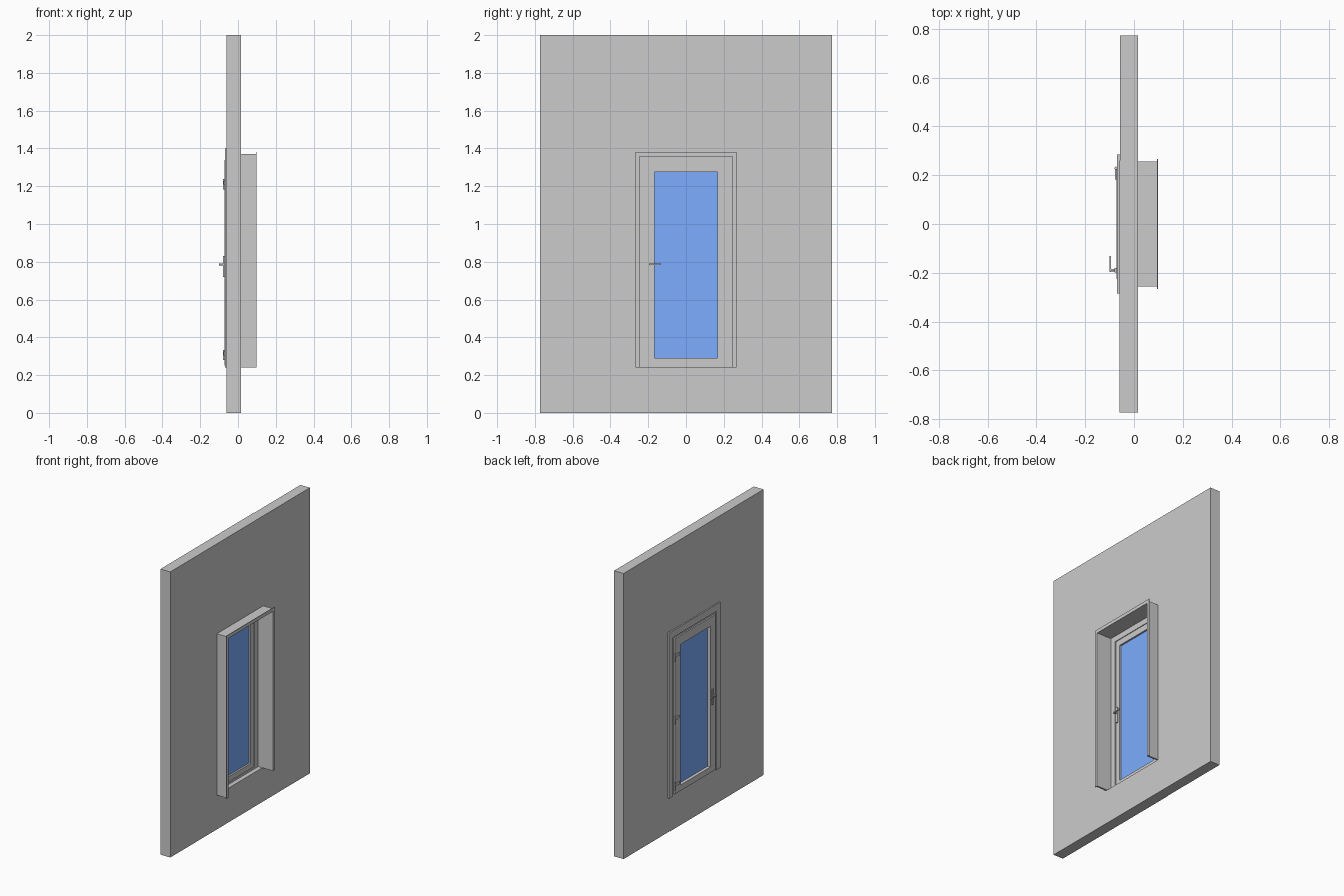
import bpy, bmesh
from mathutils import Matrix, Vector

if "Cube" in bpy.data.objects:
    bpy.data.objects.remove(bpy.data.objects["Cube"])


def finish(name, bm):
    bmesh.ops.recalc_face_normals(bm, faces=bm.faces[:])
    me = bpy.data.meshes.new(name)
    bm.to_mesh(me)
    bm.free()
    ob = bpy.data.objects.new(name, me)
    bpy.context.collection.objects.link(ob)
    return ob


def extrude(name, pts, vec):
    bm = bmesh.new()
    f = bm.faces.new([bm.verts.new(p) for p in pts])
    r = bmesh.ops.extrude_face_region(bm, geom=[f], use_keep_orig=True)
    bmesh.ops.translate(bm, vec=vec, verts=[v for v in r["geom"] if isinstance(v, bmesh.types.BMVert)])
    return finish(name, bm)


def box(name, x0, x1, y0, y1, z0, z1):
    return extrude(name, [(x0, y0, z0), (x0, y1, z0), (x0, y1, z1), (x0, y0, z1)], (x1 - x0, 0, 0))


def arch(name, x0, x1, outer, inner, top, inner_top, z0=0.24):
    """Three-sided surround: two uprights and a head."""
    yz = [(-outer, z0), (-outer, top), (outer, top), (outer, z0),
          (inner, z0), (inner, inner_top), (-inner, inner_top), (-inner, z0)]
    return extrude(name, [(x0, y, z) for y, z in yz], (x1 - x0, 0, 0))


def ring(name, x0, x1, outer, inner):
    """Closed rectangular frame; outer and inner are (half width, bottom, top)."""
    bm = bmesh.new()
    loops = []
    for x, (w, b, t) in ((x0, outer), (x1, outer), (x1, inner), (x0, inner)):
        loops.append([bm.verts.new((x, y, z)) for y, z in ((-w, b), (w, b), (w, t), (-w, t))])
    for k in range(4):
        a, c = loops[k], loops[(k + 1) % 4]
        for i in range(4):
            j = (i + 1) % 4
            bm.faces.new((a[i], a[j], c[j], c[i]))
    return finish(name, bm)


def rod(name, a, b, r, n=16):
    a, b = Vector(a), Vector(b)
    d = b - a
    bm = bmesh.new()
    m = Matrix.Translation((a + b) / 2) @ d.to_track_quat('Z', 'Y').to_matrix().to_4x4()
    bmesh.ops.create_cone(bm, cap_ends=True, segments=n, radius1=r, radius2=r, depth=d.length, matrix=m)
    ob = finish(name, bm)
    for p in ob.data.polygons:
        p.use_smooth = len(p.vertices) == 4
    return ob


# wall, with a small step in its inner face beside the hinges
wall = extrude("wall", [(-0.06, -0.772, 0), (0.016, -0.772, 0), (0.016, 0.772, 0),
                        (-0.057, 0.772, 0), (-0.057, 0.26, 0), (-0.06, 0.26, 0)], (0, 0, 2))
cutter = box("opening_cutter", -0.2, 0.2, -0.245, 0.245, 0.24, 1.357)
cutter.hide_render = True
cutter.hide_set(True)
mod = wall.modifiers.new("opening", 'BOOLEAN')
mod.object = cutter
mod.operation = 'DIFFERENCE'
mod.solver = 'EXACT'

# reveal lining projecting from the wall, with a thin edge trim
arch("reveal_lining", 0.016, 0.096, 0.257, 0.245, 1.37, 1.357)
arch("reveal_trim", 0.095, 0.099, 0.267, 0.245, 1.381, 1.357)

# fixed frame and its casing on the inner face
arch("door_frame", -0.062, -0.015, 0.245, 0.203, 1.357, 1.317)
arch("casing", -0.069, -0.057, 0.284, 0.24, 1.4, 1.352)
box("threshold", -0.062, -0.015, -0.245, 0.245, 0.24, 0.254)

# sash with overlapping lip, and glass
ring("sash", -0.066, -0.02, (0.203, 0.254, 1.317), (0.166, 0.29, 1.275))
ring("sash_lip", -0.072, -0.062, (0.226, 0.25, 1.338), (0.166, 0.29, 1.275))
glass = box("glass", -0.05, -0.032, -0.166, 0.166, 0.29, 1.275)
mat = bpy.data.materials.new("glass_blue")
mat.diffuse_color = (0.2, 0.42, 1.0, 1)
mat.use_nodes = True
mat.node_tree.nodes["Principled BSDF"].inputs["Base Color"].default_value = mat.diffuse_color
glass.data.materials.append(mat)

# hinges
for i, z in enumerate((0.307, 0.77, 1.21)):
    rod(f"hinge_pin_{i}", (-0.074, 0.229, z - 0.027), (-0.074, 0.229, z + 0.027), 0.006)
    box(f"hinge_leaf_{i}", -0.077, -0.07, 0.182, 0.229, z - 0.002, z + 0.018)

# handle on both faces
for side, x, s in (("inner", -0.072, -1), ("outer", -0.02, 1)):
    box(f"handle_plate_{side}", x, x + s * 0.007, -0.198, -0.18, 0.72, 0.83)
    rod(f"handle_stem_{side}", (x, -0.189, 0.786), (x + s * 0.028, -0.189, 0.786), 0.005)
    box(f"handle_lever_{side}", x + s * 0.023, x + s * 0.029, -0.197, -0.132, 0.782, 0.79)
